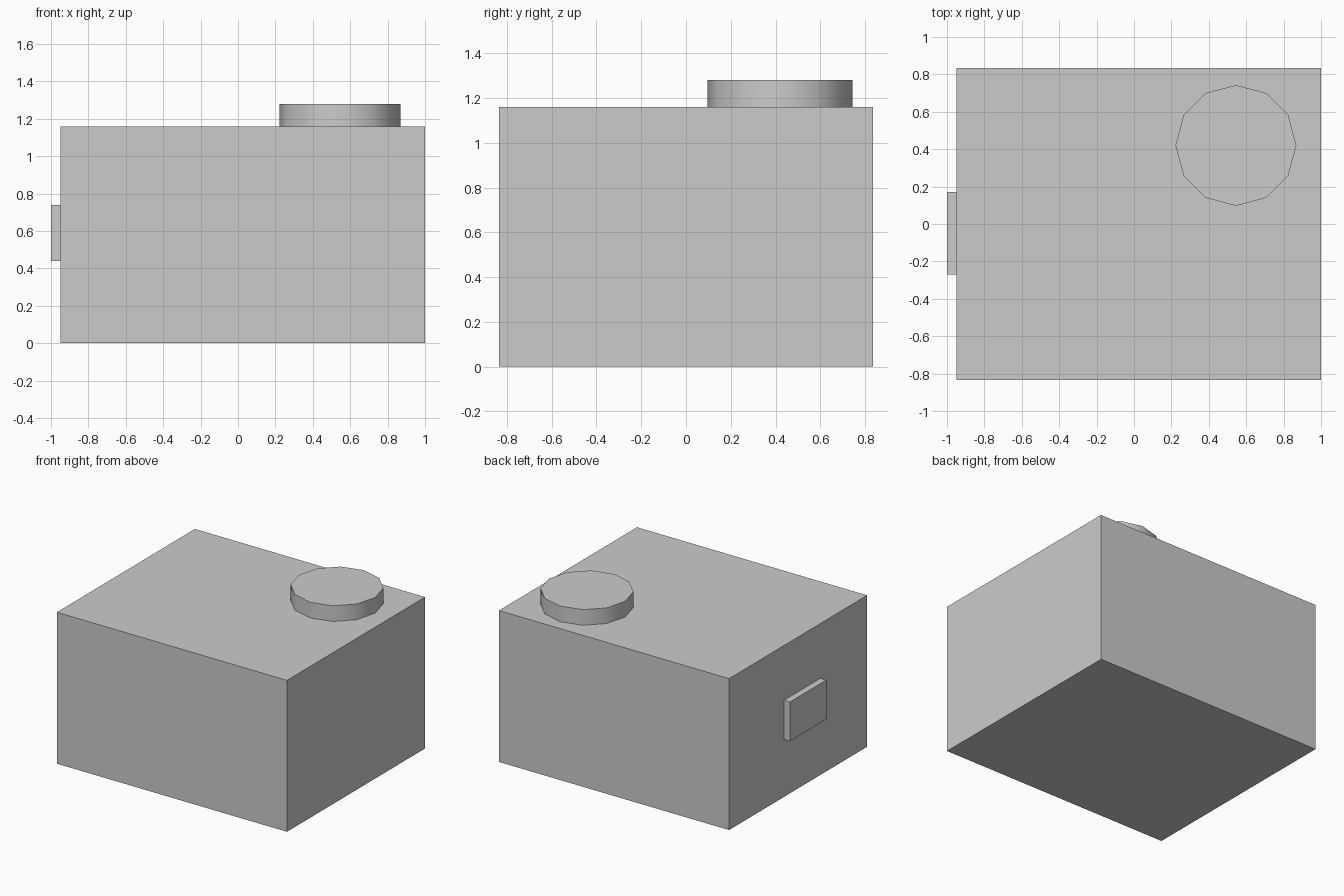
import bpy
import math

if "Cube" in bpy.data.objects:
    bpy.data.objects.remove(bpy.data.objects["Cube"])


def box(name, x, y, z):
    """Box from (min, max) ranges on each axis."""
    centre = [(a + b) / 2 for a, b in (x, y, z)]
    bpy.ops.mesh.primitive_cube_add(size=1, location=centre)
    ob = bpy.context.object
    ob.name = name
    ob.scale = [b - a for a, b in (x, y, z)]
    bpy.ops.object.transform_apply(location=False, rotation=False, scale=True)
    return ob


# Main block
box("body", (-0.95, 1.0), (-0.835, 0.835), (0, 1.16))

# Thin plate on the left side
box("side_plate", (-1.0, -0.95), (-0.27, 0.17), (0.44, 0.74))

# Twelve-sided round cap on the top, in the back right corner
bpy.ops.mesh.primitive_cylinder_add(
    vertices=12, radius=0.323, depth=0.12, location=(0.545, 0.42, 1.22))
cap = bpy.context.object
cap.name = "top_cap"
bpy.ops.object.shade_smooth_by_angle(angle=math.radians(40))
